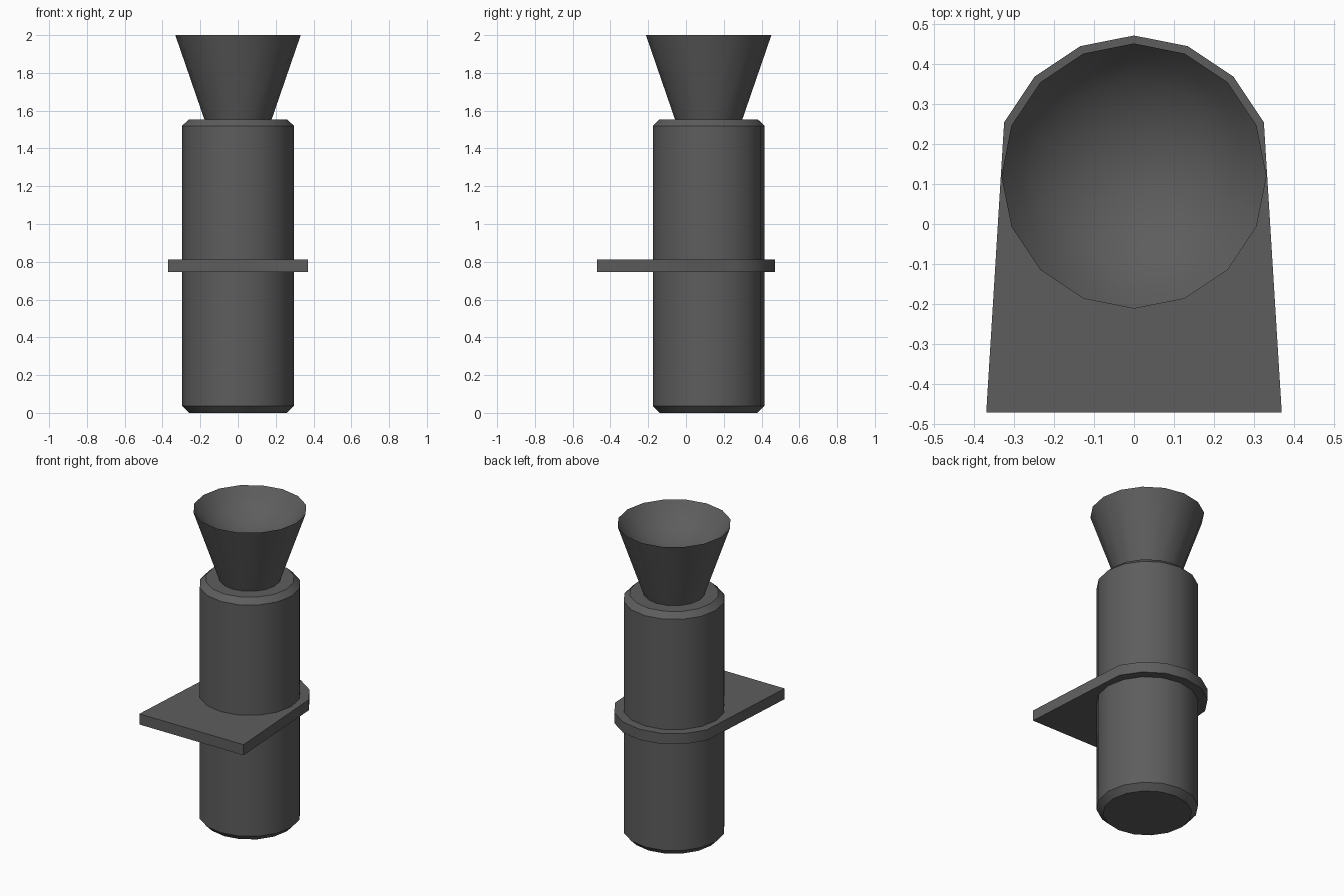
import bpy, bmesh, math

if "Cube" in bpy.data.objects:
    bpy.data.objects.remove(bpy.data.objects["Cube"])

CY = 0.12      # the round parts share this centre in y
SIDES = 16

grey = bpy.data.materials.new("dark_grey")
grey.diffuse_color = (0.11, 0.11, 0.11, 1)
grey.use_nodes = True
grey.node_tree.nodes["Principled BSDF"].inputs["Base Color"].default_value = grey.diffuse_color


def finish(name, bm):
    bmesh.ops.recalc_face_normals(bm, faces=bm.faces[:])
    me = bpy.data.meshes.new(name)
    bm.to_mesh(me)
    bm.free()
    me.materials.append(grey)
    ob = bpy.data.objects.new(name, me)
    bpy.context.collection.objects.link(ob)
    bpy.ops.object.select_all(action='DESELECT')
    ob.select_set(True)
    bpy.context.view_layer.objects.active = ob
    bpy.ops.object.shade_smooth_by_angle(angle=math.radians(35))
    return ob


def lathe(name, profile):
    """Turn (radius, z) points round the shared axis, closing both ends."""
    bm = bmesh.new()
    rings = []
    for r, z in profile:
        rings.append([bm.verts.new((r * math.cos(2 * math.pi * i / SIDES),
                                    CY + r * math.sin(2 * math.pi * i / SIDES), z))
                      for i in range(SIDES)])
    for a, b in zip(rings, rings[1:]):
        for i in range(SIDES):
            j = (i + 1) % SIDES
            bm.faces.new((a[i], a[j], b[j], b[i]))
    bm.faces.new(rings[0])
    bm.faces.new(rings[-1])
    return finish(name, bm)


# Main cylinder with chamfered ends
lathe("body", [(0.259, 0), (0.296, 0.037), (0.296, 1.52), (0.26, 1.554)])

# Flared horn with a smooth shallow bowl in its mouth
R, ball = 0.332, 0.39
base = math.sqrt(ball ** 2 - R ** 2)
bowl = [(r, 2 + base - math.sqrt(ball ** 2 - r ** 2))
        for r in (0.29, 0.24, 0.18, 0.12, 0.06, 0.015)]
lathe("horn", [(0.177, 1.55), (R, 2.0)] + bowl)

# Mounting plate: straight front edge, rounded back
outline = [(-0.37, -0.472), (0.37, -0.472)]
for k in range(1, 8):
    a = math.pi * k / 8
    outline.append((0.352 * math.cos(a), CY + 0.352 * math.sin(a)))
bm = bmesh.new()
face = bm.faces.new([bm.verts.new((x, y, 0.745)) for x, y in outline])
ext = bmesh.ops.extrude_face_region(bm, geom=[face], use_keep_orig=True)
bmesh.ops.translate(bm, vec=(0, 0, 0.068),
                    verts=[v for v in ext["geom"] if isinstance(v, bmesh.types.BMVert)])
finish("mounting_plate", bm)
